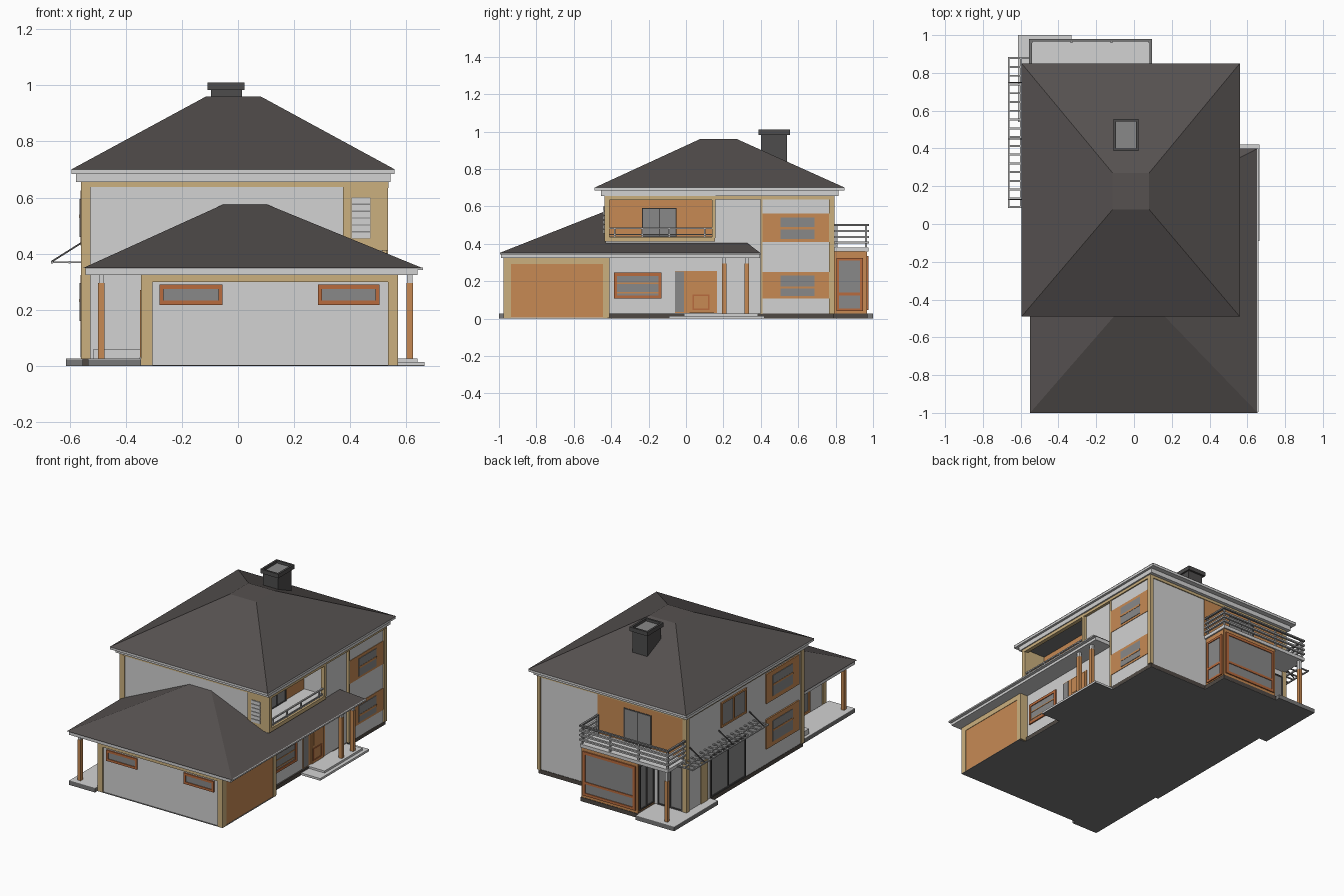
import bpy, bmesh, math
from mathutils import Vector

def mat(name, r, g, b):
    m = bpy.data.materials.new(name)
    m.diffuse_color = (r, g, b, 1)
    return m

WHITE = mat("plaster_white", .645, .645, .645)
ROOF = mat("roof_brown_grey", .092, .082, .08)
TAN = mat("tan_stone", .60, .435, .21)
WOOD = mat("orange_wood", .57, .255, .088)
FRAME = mat("red_wood_frame", .48, .145, .047)
GLASS = mat("grey_glass", .25, .25, .25)
DARK = mat("dark_plinth", .078, .066, .056)
CONC = mat("concrete_grey", .19, .19, .19)
RAIL = mat("rail_grey", .46, .46, .46)
STEEL = mat("dark_steel", .075, .073, .073)

def mesh(name, verts, faces, m):
    me = bpy.data.meshes.new(name)
    me.from_pydata(verts, [], faces)
    bm = bmesh.new()
    bm.from_mesh(me)
    bmesh.ops.recalc_face_normals(bm, faces=bm.faces)
    bm.to_mesh(me)
    bm.free()
    me.materials.append(m)
    o = bpy.data.objects.new(name, me)
    bpy.context.collection.objects.link(o)
    return o

HEX = [(0, 1, 2, 3), (4, 5, 6, 7)] + [(i, (i + 1) % 4, (i + 1) % 4 + 4, i + 4) for i in range(4)]

def box(name, x0, x1, y0, y1, z0, z1, m):
    v = [(x, y, z) for z in (z0, z1) for x, y in ((x0, y0), (x1, y0), (x1, y1), (x0, y1))]
    return mesh(name, v, HEX, m)

def beam(name, a, b, w, m):
    # square bar between two points
    a, b = Vector(a), Vector(b)
    d = (b - a).normalized()
    s = d.cross(Vector((0, 1, 0))).normalized() * w / 2
    t = d.cross(s)
    return mesh(name, [p + q for p in (a, b) for q in (s + t, s - t, -s - t, t - s)], HEX, m)

def plate(name, side, pos, a0, a1, z0, z1, t, m):
    # thin panel on a wall; side is the axis and sign the wall faces
    s = 1 if side[1] == "+" else -1
    p, q = sorted((pos - s * .002, pos + s * t))
    if side[0] == "x":
        return box(name, p, q, a0, a1, z0, z1, m)
    return box(name, a0, a1, p, q, z0, z1, m)

def window(name, side, pos, a0, a1, z0, z1, cols=1, rows=1, w=.015, m=FRAME, t=.009):
    plate(name + "_glass", side, pos, a0 + .002, a1 - .002, z0 + .002, z1 - .002, t * .4, GLASS)
    for i in range(cols + 1):
        a = a0 + (a1 - a0 - w) * i / cols
        plate(name + "_stile", side, pos, a, a + w, z0, z1, t, m)
    for i in range(rows + 1):
        z = z0 + (z1 - z0 - w) * i / rows
        plate(name + "_rail", side, pos, a0, a1, z, z + w, t * .95, m)

def slab(name, x0, x1, y0, y1, z1, side=WHITE):
    box(name, x0, x1, y0, y1, .003, z1 - .003, side)
    box(name + "_paving", x0, x1, y0, y1, z1 - .003, z1, WHITE)
    box(name + "_underside", x0, x1, y0, y1, 0, .003, CONC)

# ---- plinth and walls
box("plinth", -.555, .525, -.43, .79, .002, .027, DARK)
box("plinth_underside", -.555, .525, -.43, .79, 0, .002, CONC)
box("main_walls", -.553, .375, -.43, .787, .025, .655, WHITE)
box("right_lower_wall", .37, .515, -.43, .40, .025, .42, WHITE)
box("right_upper_wall", .37, .515, .15, .40, .41, .655, WHITE)
box("rear_wing", .37, .525, .40, .787, .025, .655, WHITE)
box("top_band", -.56, .378, -.435, .793, .637, .656, TAN)
box("top_band_right", .37, .533, .15, .793, .637, .656, TAN)

# tan corner posts
for x0, x1, y0, y1 in ((-.56, -.525, -.436, -.405), (-.56, -.53, .765, .794),
                       (.51, .534, .765, .794), (.51, .531, .398, .41)):
    box("corner_post", x0, x1, y0, y1, .025, .64, TAN)

# ---- garage
box("garage", -.34, .565, -.968, -.42, .003, .33, WHITE)
box("garage_underside", -.345, .57, -.975, -.42, 0, .003, CONC)
for x0, x1 in ((-.345, -.305), (.535, .57)):
    box("garage_post", x0, x1, -.976, -.935, .003, .325, TAN)
box("garage_back_post", .50, .57, -.445, -.41, .003, .325, TAN)
box("garage_front_lintel", -.345, .57, -.976, -.95, .30, .326, TAN)
box("garage_side_lintel", .55, .57, -.976, -.41, .292, .326, TAN)
plate("garage_door", "x+", .565, -.935, -.445, .005, .292, .002, WOOD)
window("garage_window", "y-", -.968, -.28, -.055, .218, .29)
window("garage_window", "y-", -.968, .285, .505, .218, .29)
window("porch_door", "x-", -.34, -.80, -.60, .03, .27, 2, 1, .015, WOOD)
box("porch_step", -.515, -.35, -.55, -.43, .025, .06, WHITE)

# ---- terraces
slab("side_porch", -.535, -.345, -1, -.43, .027, CONC)
slab("entrance_step", .50, .664, -.09, .42, .014)
box("entrance_terrace", .50, .64, -.01, .385, .003, .027, WHITE)
slab("back_terrace", -.613, -.33, .54, 1, .027, CONC)

# ---- columns with white heads
for x, y, top in ((-.487, -.95, .35), (.612, .205, .35), (.612, .325, .35), (-.53, .955, .37)):
    box("column", x - .011, x + .011, y - .012, y + .012, .025, .295, WOOD)
    box("column_head", x - .009, x + .009, y - .01, y + .01, .295, top, WHITE)

# ---- main hipped roof
box("eave_soffit", -.577, .543, -.455, .815, .655, .686, WHITE)
box("eave_fascia", -.593, .558, -.488, .848, .684, .70, WHITE)
rv = [(-.595, -.49, .70), (.56, -.49, .70), (.56, .85, .70), (-.595, .85, .70),
      (-.113, .077, .961), (.08, .077, .961), (.08, .27, .961), (-.113, .27, .961)]
mesh("main_roof", rv, HEX, ROOF)

# chimney with an open cap
box("chimney", -.096, .014, .40, .54, .78, .99, STEEL)
box("chimney_top", -.10, .018, .395, .545, .985, .993, GLASS)
for x0, x1, y0, y1 in ((-.108, -.095, .387, .556), (.011, .024, .387, .556),
                       (-.096, .012, .387, .40), (-.096, .012, .543, .556)):
    box("chimney_cap", x0, x1, y0, y1, .983, 1.01, STEEL)

# ---- lower roof, wrapping from the garage along the right side
lv = [(-.55, -1, .35), (.655, -1, .35), (.655, .40, .35), (.51, .40, .35), (.51, -.425, .35), (-.55, -.425, .35),
      (-.05, -.425, .577), (.10, -.425, .577), (.51, -.425, .406), (.51, .325, .406)]
mesh("lower_roof", lv, [(0, 1, 7, 6), (1, 2, 9, 8, 7), (2, 3, 9), (3, 4, 8, 9),
                        (0, 6, 5), (5, 6, 7, 8, 4), (0, 5, 4, 3, 2, 1)], ROOF)
box("lower_fascia", -.543, .64, -.99, -.425, .325, .351, WHITE)
box("side_fascia", .51, .64, -.43, .395, .325, .351, WHITE)
box("side_gutter", .64, .66, -.995, .40, .342, .351, WHITE)

# ---- recessed balcony on the right
box("loggia_floor", .37, .535, -.436, .155, .412, .436, TAN)
box("loggia_paving", .376, .52, -.41, .15, .434, .439, WHITE)
box("loggia_ceiling", .376, .515, -.41, .15, .651, .656, CONC)
box("loggia_front_wall", .375, .535, -.437, -.41, .43, .655, TAN)
box("loggia_back_jamb", .51, .535, .138, .157, .43, .655, TAN)
box("loggia_header", .51, .536, -.436, .157, .635, .656, TAN)
plate("loggia_panel", "x+", .375, -.41, .15, .438, .655, .004, WOOD)
window("loggia_door", "x+", .379, -.235, -.05, .438, .592, 2, 1, .006, STEEL)
plate("louvre_opening", "y-", -.437, .405, .472, .455, .60, .002, GLASS)
for i in range(6):
    z = .456 + i * .0245
    plate("louvre_slat", "y-", -.437, .407, .471, z, z + .02, .006, WHITE)
box("loggia_handrail", .518, .528, -.41, .14, .480, .488, RAIL)
box("loggia_low_rail", .52, .526, -.41, .14, .446, .452, RAIL)
for y in (-.38, -.235, -.09, .10):
    box("loggia_rail_post", .519, .527, y - .004, y + .004, .438, .485, RAIL)

# ---- right wall openings
window("hall_window", "x+", .515, -.385, -.13, .108, .246, 1, 1, .017)
for z in (.135, .185):
    plate("hall_window_bar", "x+", .515, -.37, -.145, z, z + .007, .006, WOOD)
plate("door_surround", "x+", .515, -.06, .165, .03, .256, .004, WOOD)
plate("door_sidelight", "x+", .519, -.058, -.01, .035, .252, .002, GLASS)
plate("front_door", "x+", .519, .02, .15, .03, .248, .006, WOOD)
for z in (.045, .12):
    plate("door_moulding", "x+", .525, .035, .125, z, z + .008, .004, FRAME)
for y in (.035, .117):
    plate("door_moulding", "x+", .525, y, y + .008, .045, .125, .004, FRAME)
plate("door_light", "x+", .525, .04, .12, .145, .235, .002, WOOD)
for z0, z1, bar in ((.107, .25, .165), (.41, .562, .482)):
    plate("wing_panel", "x+", .525, .408, .765, z0, z1, .003, WOOD)
    plate("wing_glass", "x+", .528, .505, .688, z0 + .015, z1 - .02, .003, GLASS)
    plate("wing_window_bar", "x+", .528, .505, .688, bar - .005, bar + .008, .005, WOOD)

# ---- left wall openings
for z0, z1 in ((.13, .325), (.43, .625)):
    plate("left_panel", "x-", -.553, -.38, -.04, z0, z1, .009, WOOD)
    plate("left_glass", "x-", -.562, -.31, -.10, z0 + .03, z1 - .03, .003, GLASS)
    plate("left_window_bar", "x-", -.562, -.31, -.10, (z0 + z1) / 2, (z0 + z1) / 2 + .012, .005, WOOD)
window("left_upper_window", "x-", -.553, .165, .43, .45, .615, 2, 1, .012, WOOD)
window("left_patio_door", "x-", -.553, .175, .54, .03, .305, 2, 1, .01, STEEL)
plate("left_pier", "x-", -.553, .57, .64, .027, .30, .006, TAN)

# ---- back bay, glazed on three sides
box("bay", -.32, .082, .78, .963, .003, .362, WOOD)
box("bay_plinth", -.33, .09, .78, .97, .002, .027, DARK)
box("bay_underside", -.33, .09, .78, .97, 0, .002, CONC)
plate("bay_surround", "y+", .963, -.325, .088, .027, .358, .004, WOOD)
window("bay_window", "y+", .966, -.31, .073, .045, .335, 1, 1, .018)
plate("bay_transom", "y+", .966, -.30, .06, .122, .137, .008, FRAME)
window("bay_side_window", "x+", .082, .805, .945, .04, .325, 1, 1, .014)
plate("bay_side_transom", "x+", .082, .81, .94, .125, .14, .008, FRAME)
window("bay_left_window", "x-", -.32, .80, .95, .04, .335, 2, 1, .008, STEEL)
window("porch_glass_door", "y+", .787, -.53, -.35, .03, .32, 2, 1, .008, STEEL)

# balcony above the bay
box("balcony_slab", -.552, .092, .78, .976, .358, .38, WHITE)
plate("back_panel", "y+", .787, -.53, .095, .38, .637, .003, WOOD)
window("balcony_door", "y+", .789, -.30, -.10, .38, .60, 2, 1, .008, STEEL, .004)
for z, m in ((.402, RAIL), (.432, RAIL), (.462, RAIL), (.494, CONC)):
    box("balcony_rail_back", -.555, .096, .965, .979, z, z + .011, m)
    for x in (-.555, .082):
        box("balcony_rail_side", x, x + .014, .79, .97, z, z + .011, m)
for x in (-.542, -.33, -.12, .082):
    box("balcony_post", x - .005, x + .005, .958, .968, .375, .50, RAIL)
for x in (-.54, .08):
    box("balcony_wall_post", x - .005, x + .005, .80, .81, .375, .50, RAIL)

# ---- ladder-like sunshade on the left wall
for x in (-.663, -.60):
    box("sunshade_beam", x - .004, x + .004, .085, .885, .366, .374, RAIL)
for i in range(18):
    y = .089 + i * .0464
    box("sunshade_rung", -.665, -.553, y - .005, y + .005, .367, .373, RAIL)
for y in (.13, .45, .75):
    beam("sunshade_brace", (-.664, y, .372), (-.553, y, .442), .006, STEEL)
